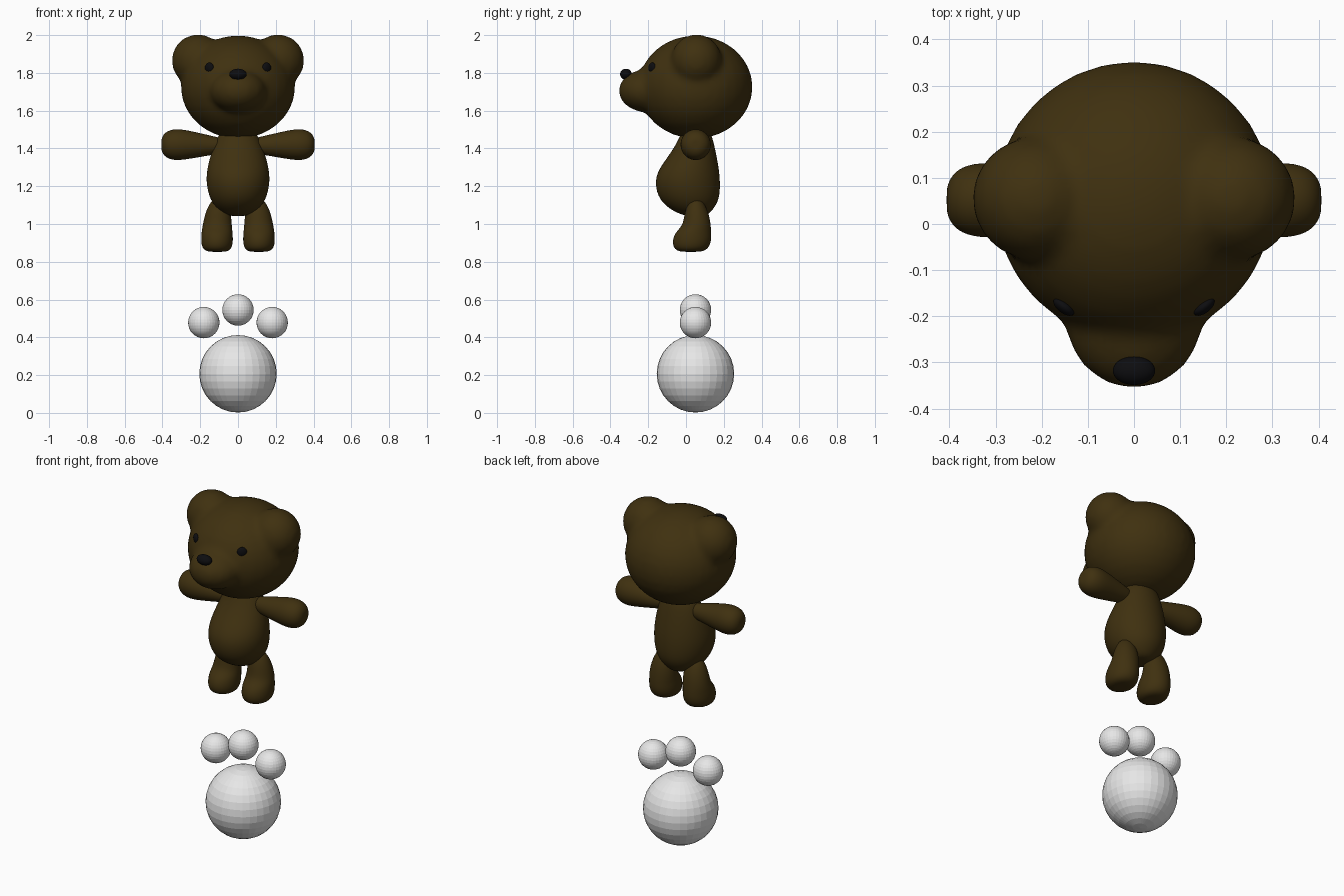
import bpy, bmesh, math
from mathutils import Matrix, Vector

cube = bpy.data.objects.get("Cube")
if cube:
    bpy.data.objects.remove(cube, do_unlink=True)


def material(name, rgb):
    m = bpy.data.materials.new(name)
    m.use_nodes = True
    m.diffuse_color = (*rgb, 1)
    bsdf = m.node_tree.nodes["Principled BSDF"]
    bsdf.inputs["Base Color"].default_value = (*rgb, 1)
    bsdf.inputs["Roughness"].default_value = 0.8
    return m


BROWN = material("brown fur", (0.05, 0.03, 0.005))
BLACK = material("black", (0.004, 0.004, 0.005))
WHITE = material("white", (0.8, 0.8, 0.8))


def finish(name, bm, mat, smooth=True):
    bmesh.ops.recalc_face_normals(bm, faces=bm.faces)
    mesh = bpy.data.meshes.new(name)
    for f in bm.faces:
        f.smooth = smooth
    bm.to_mesh(mesh)
    bm.free()
    mesh.materials.append(mat)
    ob = bpy.data.objects.new(name, mesh)
    bpy.context.collection.objects.link(ob)
    return ob


def ball(bm, centre, radii, turn=0.0, u=32, v=16):
    """Add an ellipsoid, turned about z."""
    mat = (Matrix.Translation(centre) @ Matrix.Rotation(turn, 4, 'Z')
           @ Matrix.Diagonal((*radii, 1)))
    bmesh.ops.create_uvsphere(bm, u_segments=u, v_segments=v, radius=1, matrix=mat)


def loft(name, rings, place, mat, seg=16):
    """Rings of (t, centre a, radius a, centre b, radius b), closed at both ends."""
    bm = bmesh.new()
    loops = []
    for t, ca, ra, cb, rb in rings:
        loops.append([bm.verts.new(place(t, ca + ra * math.cos(k * math.tau / seg),
                                         cb + rb * math.sin(k * math.tau / seg)))
                      for k in range(seg)])
    for lo, hi in zip(loops, loops[1:]):
        for k in range(seg):
            n = (k + 1) % seg
            bm.faces.new((lo[k], lo[n], hi[n], hi[k]))
    for ring, loop in ((rings[0], loops[0]), (rings[-1], loops[-1])):
        tip = bm.verts.new(place(ring[0], ring[1], ring[3]))
        for k in range(seg):
            bm.faces.new((loop[k], loop[(k + 1) % seg], tip))
    ob = finish(name, bm, mat)
    sub = ob.modifiers.new("round", 'SUBSURF')
    sub.levels = sub.render_levels = 2
    return ob


# Head with ears and muzzle blended into one skin
bm = bmesh.new()
ball(bm, (0, 0.05, 1.725), (0.303, 0.303, 0.273))
ball(bm, (0, -0.2, 1.705), (0.15, 0.157, 0.115))
for s in (-1, 1):
    ball(bm, (s * 0.212, 0.055, 1.865), (0.139, 0.135, 0.139))
head = finish("head", bm, BROWN)
remesh = head.modifiers.new("blend", 'REMESH')
remesh.mode = 'VOXEL'
remesh.voxel_size = 0.018
remesh.use_smooth_shade = True
soft = head.modifiers.new("soften", 'SMOOTH')
soft.factor = 0.5
soft.iterations = 6

# Nose
bm = bmesh.new()
ball(bm, (0, -0.318, 1.793), (0.046, 0.031, 0.029))
finish("nose", bm, BLACK)

# Torso, pot-bellied with a straight back
loft("torso", [
    (1.043, 0, 0.055, 0.05, 0.06),
    (1.075, 0, 0.11, 0.03, 0.115),
    (1.13, 0, 0.152, 0.017, 0.164),
    (1.21, 0, 0.172, 0.008, 0.177),
    (1.28, 0, 0.17, 0.012, 0.168),
    (1.36, 0, 0.15, 0.035, 0.13),
    (1.44, 0, 0.122, 0.052, 0.095),
    (1.50, 0, 0.09, 0.052, 0.075),
], lambda t, a, b: (a, b, t), BROWN)

for s, side in ((1, "left"), (-1, "right")):
    # Eye
    bm = bmesh.new()
    ball(bm, (s * 0.152, -0.179, 1.827), (0.027, 0.014, 0.028), s * math.radians(38))
    finish(side + "_eye", bm, BLACK)

    # Arm, widening toward the paw
    loft(side + "_arm", [
        (0.05, 1.415, 0.022, 0.05, 0.022),
        (0.09, 1.415, 0.042, 0.05, 0.042),
        (0.18, 1.417, 0.060, 0.05, 0.060),
        (0.27, 1.420, 0.079, 0.05, 0.079),
        (0.335, 1.420, 0.087, 0.052, 0.085),
        (0.385, 1.420, 0.070, 0.052, 0.070),
        (0.406, 1.420, 0.035, 0.052, 0.035),
    ], lambda t, a, b: (s * t, b, a), BROWN)

    # Leg with a short foot pointing forward
    loft(side + "_leg", [
        (0.853, 0.11, 0.055, 0.025, 0.065),
        (0.872, 0.111, 0.080, 0.027, 0.094),
        (0.91, 0.111, 0.087, 0.031, 0.106),
        (0.955, 0.111, 0.084, 0.038, 0.098),
        (0.99, 0.110, 0.079, 0.057, 0.076),
        (1.05, 0.106, 0.071, 0.057, 0.067),
        (1.105, 0.102, 0.053, 0.053, 0.047),
        (1.135, 0.100, 0.025, 0.052, 0.025),
    ], lambda t, a, b: (s * a, b, t), BROWN)

# Paw mark made of faceted balls
for name, x, z, r in (("paw_pad", 0, 0.207, 0.205),
                      ("right_toe", -0.181, 0.478, 0.083),
                      ("middle_toe", 0, 0.545, 0.083),
                      ("left_toe", 0.181, 0.478, 0.083)):
    bm = bmesh.new()
    ball(bm, (x, 0.05, z), (r, r, r))
    finish(name, bm, WHITE, smooth=False)
